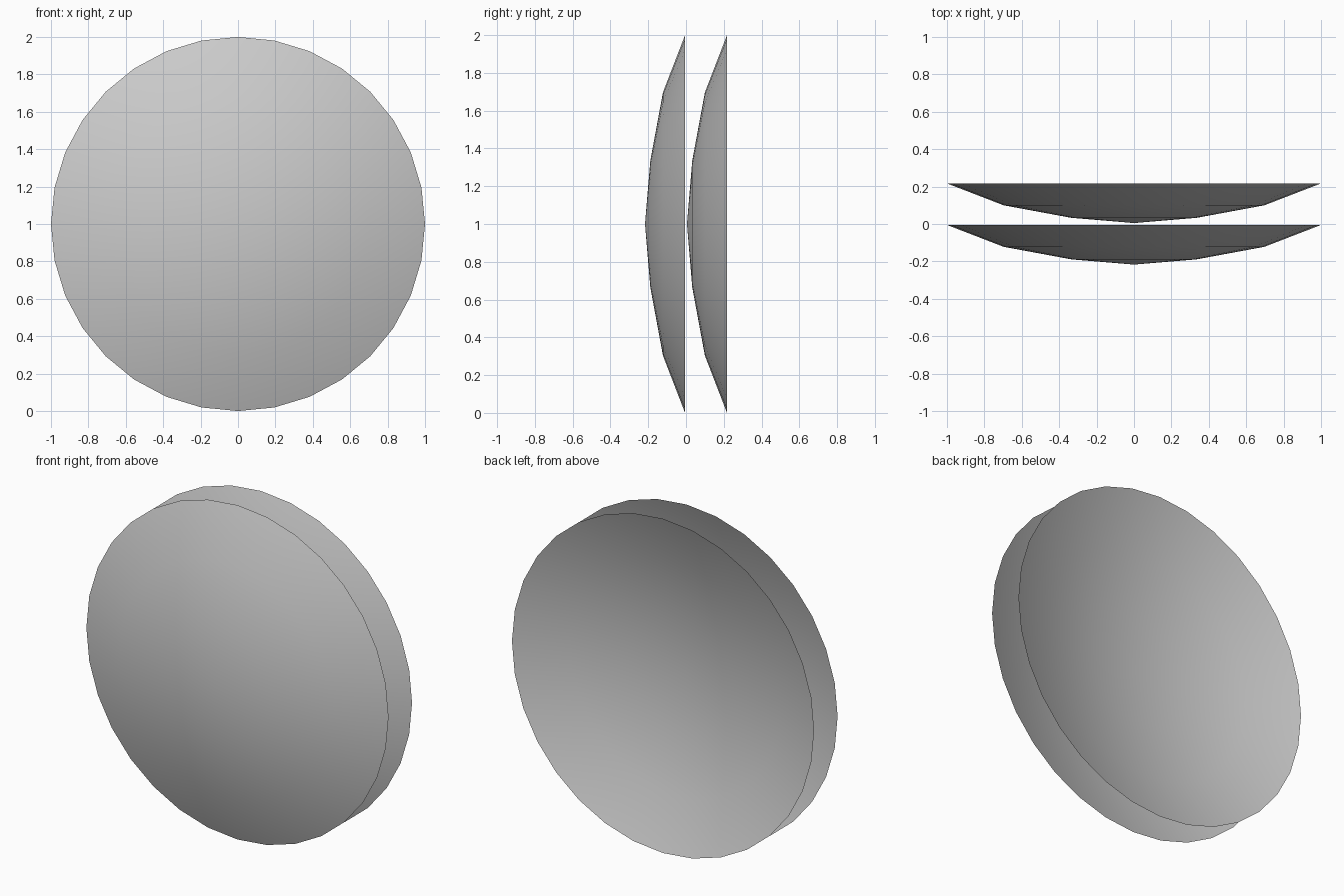
import bpy, bmesh, math

if "Cube" in bpy.data.objects:
    bpy.data.objects.remove(bpy.data.objects["Cube"])

SIDES = 32
# (radius, depth in front of the rim) from the rim towards the centre
PROFILE = [(1.0, 0.0), (0.697, 0.117), (0.335, 0.184)]
APEX = 0.212


def dish(name, rim_y):
    """Open, single-surface shallow dish bulging towards the front."""
    bm = bmesh.new()
    rings = []
    for r, d in PROFILE:
        rings.append([bm.verts.new((r * math.cos(2 * math.pi * i / SIDES), rim_y - d,
                                    1 + r * math.sin(2 * math.pi * i / SIDES)))
                      for i in range(SIDES)])
    centre = bm.verts.new((0, rim_y - APEX, 1))
    for i in range(SIDES):
        j = (i + 1) % SIDES
        for outer, inner in zip(rings, rings[1:]):
            bm.faces.new((outer[i], outer[j], inner[j], inner[i]))
        bm.faces.new((rings[-1][i], rings[-1][j], centre))
    # normals face the front (-y), smooth shading
    bm.normal_update()
    for f in bm.faces:
        if f.normal.y > 0:
            f.normal_flip()
        f.smooth = True
    mesh = bpy.data.meshes.new(name)
    bm.to_mesh(mesh)
    bm.free()
    ob = bpy.data.objects.new(name, mesh)
    bpy.context.collection.objects.link(ob)
    return ob


# Two identical dishes, one nested behind the other
dish("front_dish", -0.005)
dish("rear_dish", 0.217)
